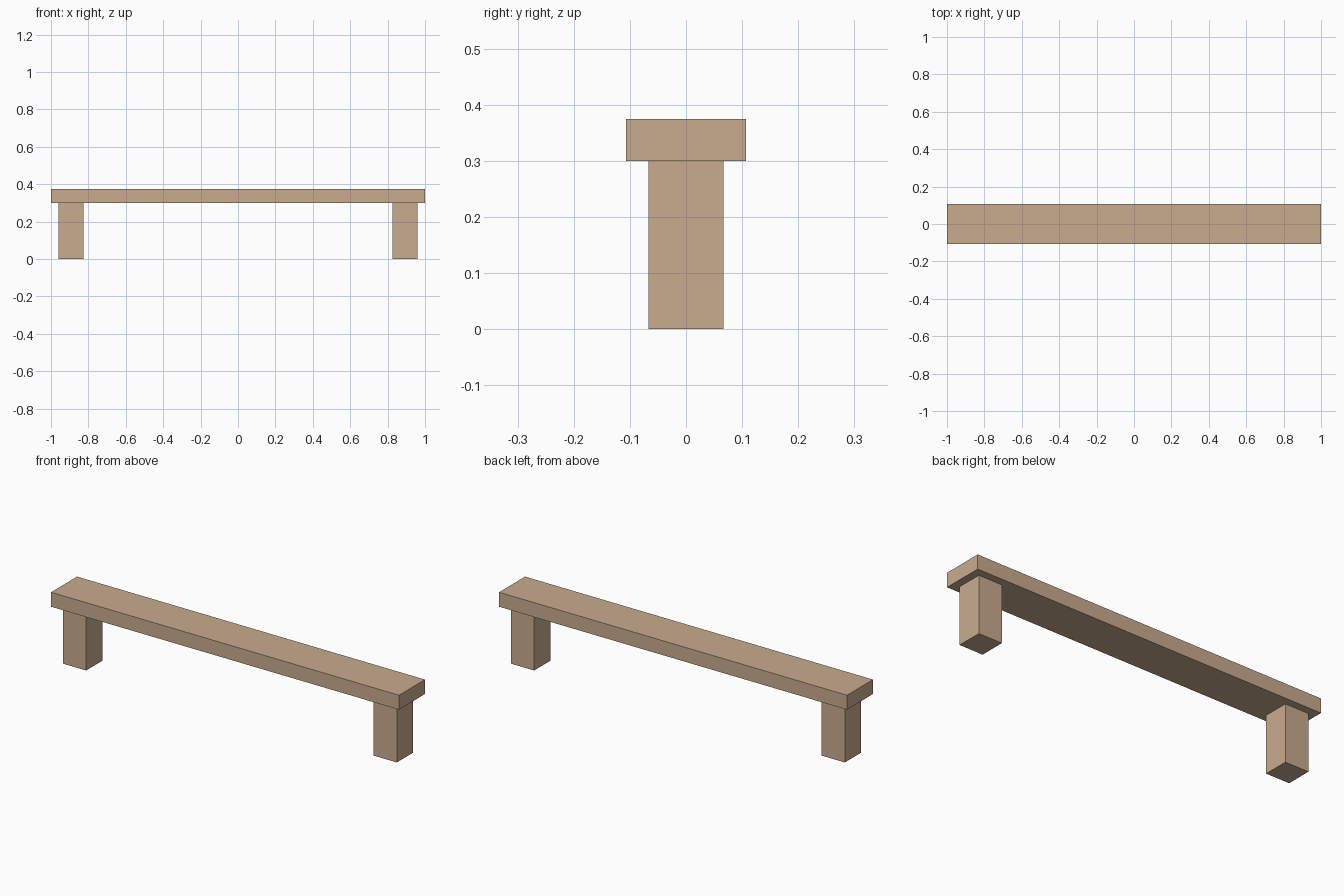
import bpy

if "Cube" in bpy.data.objects:
    bpy.data.objects.remove(bpy.data.objects["Cube"])

wood = bpy.data.materials.new("light_wood")
wood.diffuse_color = (0.584, 0.407, 0.275, 1.0)
wood.use_nodes = True
wood.node_tree.nodes["Principled BSDF"].inputs["Base Color"].default_value = wood.diffuse_color


def box(name, center, size):
    """Add a sharp-edged box with its real dimensions in the mesh."""
    bpy.ops.mesh.primitive_cube_add(size=1, location=center)
    obj = bpy.context.object
    obj.name = name
    obj.scale = size
    bpy.ops.object.transform_apply(location=False, rotation=False, scale=True)
    obj.data.materials.append(wood)
    return obj


SEAT_BOTTOM, SEAT_TOP = 0.30, 0.375
LEG_WIDTH, LEG_X = 0.134, 0.893

# Long plank on top
box("seat", (0, 0, (SEAT_BOTTOM + SEAT_TOP) / 2),
    (2.0, 0.213, SEAT_TOP - SEAT_BOTTOM))

# Square post under each end
for side, name in ((-1, "left_leg"), (1, "right_leg")):
    box(name, (side * LEG_X, 0, SEAT_BOTTOM / 2),
        (LEG_WIDTH, LEG_WIDTH, SEAT_BOTTOM))
